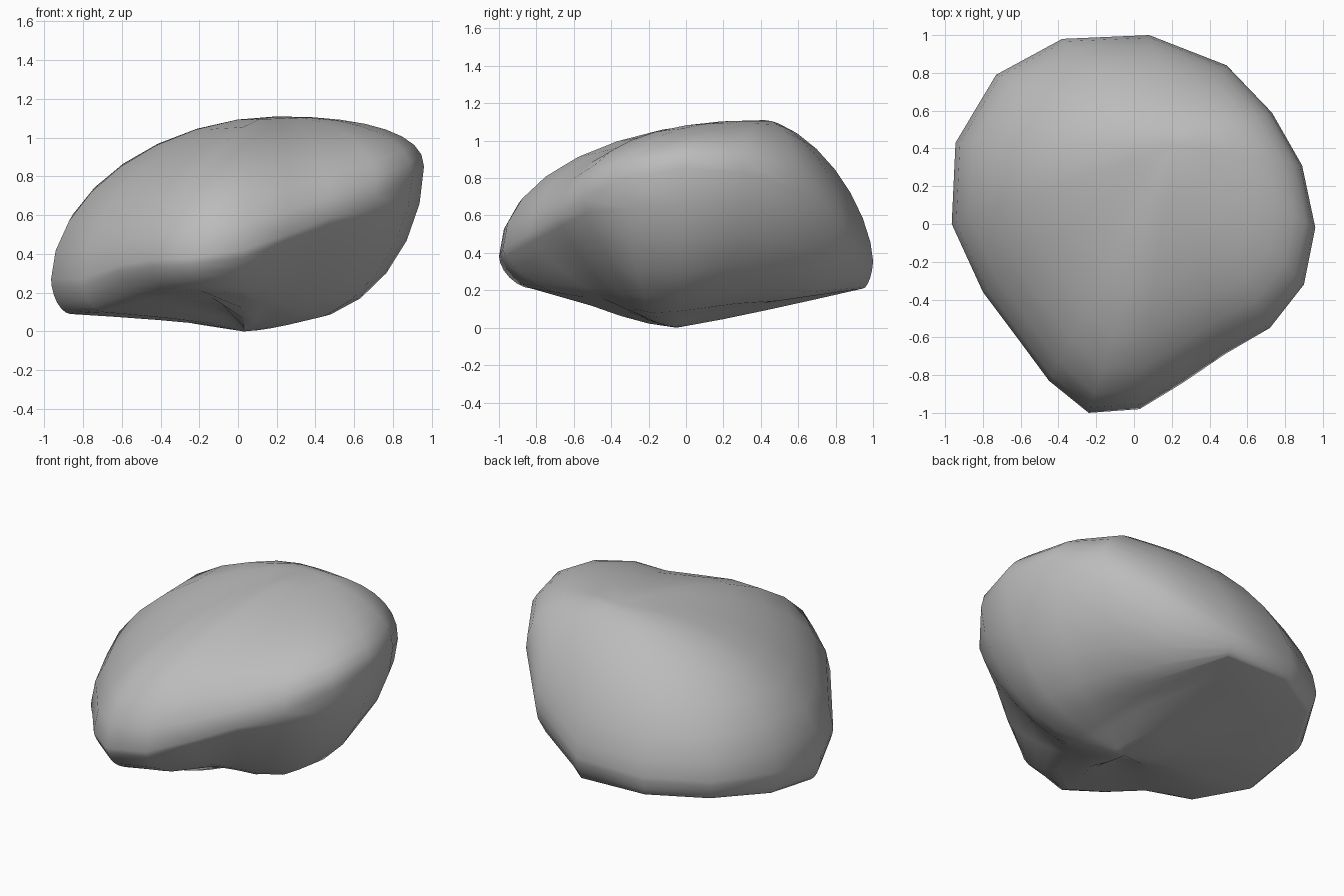
import bpy, bmesh, math
from mathutils import Vector

if "Cube" in bpy.data.objects:
    bpy.data.objects.remove(bpy.data.objects["Cube"])

# Widest outline of the boulder, counter-clockwise from the right.
# x, y, z of the rim; inset and height of the lower edge; roundness of the underside
RIM = [
    (0.96, -0.02, 0.85, 0.32, 0.06, 1.9),
    (0.89, 0.31, 0.83, 0.32, 0.08, 1.8),
    (0.73, 0.59, 0.74, 0.36, 0.105, 1.8),
    (0.49, 0.84, 0.54, 0.50, 0.13, 1.9),
    (0.08, 1.00, 0.36, 0.95, 0.21, 1.7),
    (-0.38, 0.98, 0.35, 0.96, 0.22, 1.7),
    (-0.73, 0.79, 0.34, 0.95, 0.21, 1.7),
    (-0.945, 0.43, 0.32, 0.93, 0.16, 1.7),
    (-0.965, 0.00, 0.27, 0.90, 0.09, 1.8),
    (-0.80, -0.36, 0.27, 0.88, 0.10, 1.7),
    (-0.62, -0.60, 0.34, 0.80, 0.16, 1.5),
    (-0.45, -0.83, 0.37, 0.81, 0.19, 1.6),
    (-0.24, -1.00, 0.38, 0.82, 0.21, 1.7),
    (0.03, -0.98, 0.42, 0.65, 0.18, 1.5),
    (0.26, -0.84, 0.50, 0.46, 0.14, 1.2),
    (0.48, -0.69, 0.59, 0.42, 0.10, 1.15),
    (0.72, -0.55, 0.69, 0.40, 0.07, 1.3),
    (0.90, -0.32, 0.80, 0.34, 0.05, 1.75),
]
APEX = Vector((0.20, 0.42, 1.11))
BELLY = Vector((0.03, -0.05, 0.0))
UPPER, LOWER, BOTTOM = 8, 6, 4


def arc(a, n):
    """Quarter superellipse: distance out and height."""
    return max(math.cos(a), 0) ** (2 / n), math.sin(a) ** (2 / n)


def roundness(x, y):
    """Dome: steep straight back, fuller right shoulder, leaner left."""
    if x > 0.6:
        return 2.3
    if x < -0.4 and y < 0.6:
        return 1.88
    return 2.05 - 0.45 * max(0, y)


def profile(x, y, z, inset, low, n):
    """One meridian from just below the apex to just above the belly."""
    rim = Vector((x, y, z))
    pts = []
    # domed top
    for i in range(UPPER - 1, -1, -1):
        r, h = arc(i / UPPER * math.pi / 2, roundness(x, y))
        p = APEX.lerp(rim, r)
        p.z = z + (APEX.z - z) * h
        pts.append(p)
    # undercut side
    edge = BELLY.lerp(rim, inset)
    for i in range(1, LOWER + 1):
        r, h = arc(i / LOWER * math.pi / 2, n)
        p = edge.lerp(rim, r)
        p.z = z + (low - z) * h
        pts.append(p)
    # shallow bottom, hollowed on the left, flatter on the right front
    power = 1.1
    if y < 0.2:
        power = 0.6 if x < -0.1 else 1.5
    for i in range(1, BOTTOM):
        s = 1 - i / BOTTOM
        p = BELLY.lerp(edge, s)
        p.z = low * s ** power
        pts.append(p)
    return pts


bm = bmesh.new()
cols = [[bm.verts.new(p) for p in profile(*row)] for row in RIM]
apex, belly = bm.verts.new(APEX), bm.verts.new(BELLY)
for a, b in zip(cols, cols[1:] + cols[:1]):
    bm.faces.new((apex, a[0], b[0]))
    for i in range(len(a) - 1):
        bm.faces.new((a[i], a[i + 1], b[i + 1], b[i]))
    bm.faces.new((belly, b[-1], a[-1]))
bmesh.ops.recalc_face_normals(bm, faces=bm.faces)

mesh = bpy.data.meshes.new("boulder")
bm.to_mesh(mesh)
bm.free()
stone = bpy.data.materials.new("grey stone")
stone.diffuse_color = (0.5, 0.5, 0.5, 1)
stone.use_nodes = True
stone.node_tree.nodes["Principled BSDF"].inputs["Base Color"].default_value = stone.diffuse_color
mesh.materials.append(stone)
boulder = bpy.data.objects.new("boulder", mesh)
bpy.context.collection.objects.link(boulder)

# smooth shading with the sharper creases kept
bpy.context.view_layer.objects.active = boulder
boulder.select_set(True)
bpy.ops.object.shade_smooth_by_angle(angle=math.radians(50))
